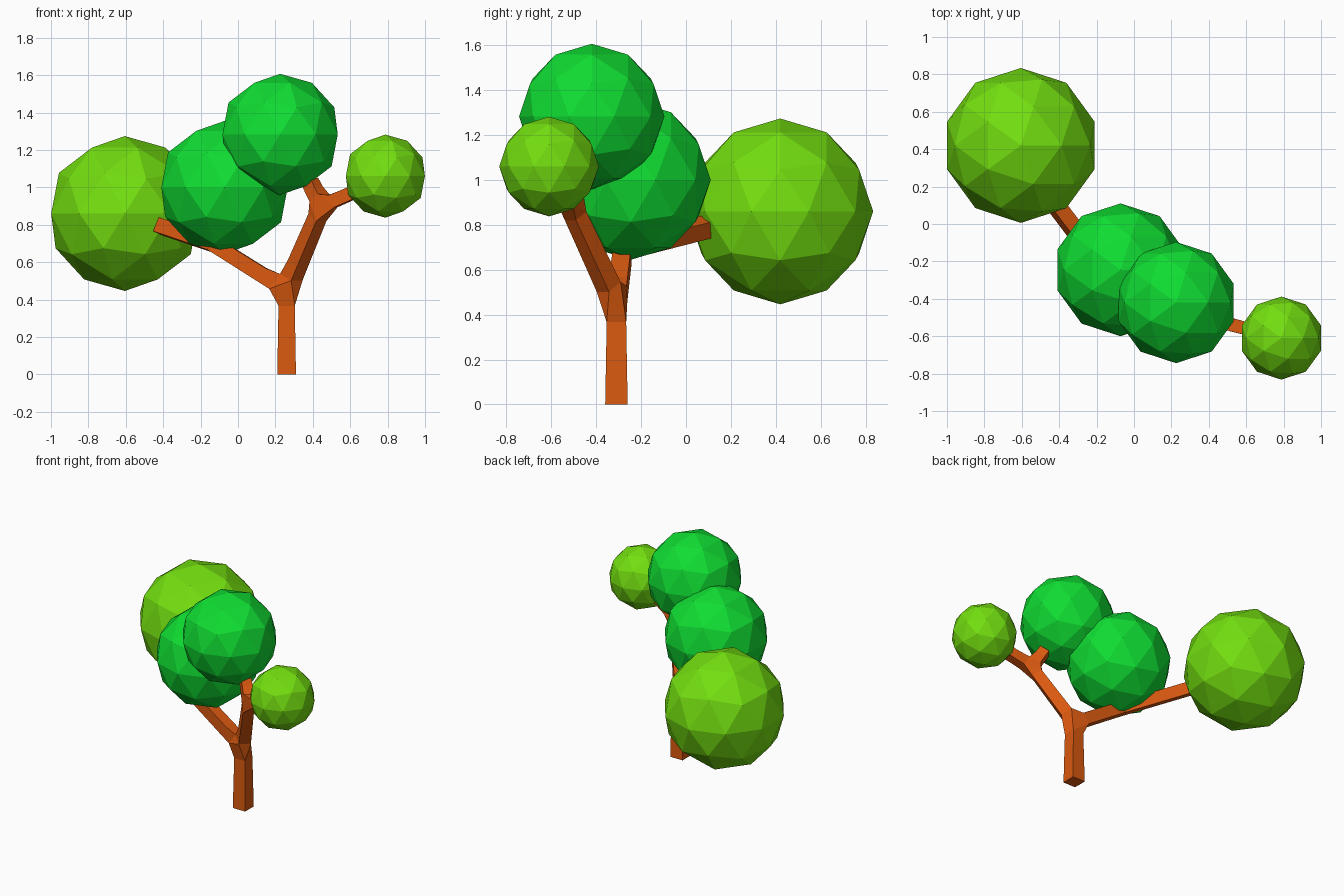
import bpy
import bmesh

default_cube = bpy.data.objects.get("Cube")
if default_cube:
    bpy.data.objects.remove(default_cube, do_unlink=True)


def make_material(name, rgb):
    mat = bpy.data.materials.new(name)
    mat.use_nodes = True
    color = (*rgb, 1.0)
    mat.diffuse_color = color
    mat.node_tree.nodes["Principled BSDF"].inputs["Base Color"].default_value = color
    return mat


def add_object(name, bm, mat):
    mesh = bpy.data.meshes.new(name)
    bm.to_mesh(mesh)
    bm.free()
    mesh.materials.append(mat)
    obj = bpy.data.objects.new(name, mesh)
    bpy.context.scene.collection.objects.link(obj)
    return obj


bark = make_material("orange_bark", (0.70, 0.10, 0.005))
lime = make_material("lime_leaves", (0.17, 0.73, 0.005))
green = make_material("green_leaves", (0.005, 0.72, 0.032))

# Trunk and branches: a skeleton of joints (position, radius) given a square skin
joints = {
    "base": ((0.26, -0.31, 0.0), 0.05),
    "fork": ((0.26, -0.31, 0.45), 0.042),
    "right_bend": ((-0.13, -0.28, 0.695), 0.04),
    "right_tip": ((-0.41, 0.09, 0.79), 0.04),
    "upper_fork": ((0.45, -0.52, 0.90), 0.036),
    "upper_tip": ((0.385, -0.465, 1.03), 0.035),
    "left_tip": ((0.68, -0.58, 1.0), 0.034),
}
links = [
    ("base", "fork"),
    ("fork", "right_bend"),
    ("right_bend", "right_tip"),
    ("fork", "upper_fork"),
    ("upper_fork", "upper_tip"),
    ("upper_fork", "left_tip"),
]
bm = bmesh.new()
skin = bm.verts.layers.skin.verify()
verts = {}
for joint, (co, radius) in joints.items():
    vert = bm.verts.new(co)
    vert[skin].radius = (radius, radius)
    vert[skin].use_root = joint == "base"
    verts[joint] = vert
for a, b in links:
    bm.edges.new((verts[a], verts[b]))
tree = add_object("trunk_and_branches", bm, bark)
tree.modifiers.new("Skin", "SKIN").use_smooth_shade = False

# Foliage: faceted balls
foliage = [
    ("large_right_foliage", (-0.605, 0.42, 0.86), 0.414, lime),
    ("middle_foliage", (-0.072, -0.245, 1.0), 0.355, green),
    ("top_foliage", (0.225, -0.42, 1.283), 0.324, green),
    ("small_left_foliage", (0.788, -0.61, 1.06), 0.222, lime),
]
for name, center, radius, mat in foliage:
    bm = bmesh.new()
    bmesh.ops.create_icosphere(bm, subdivisions=2, radius=radius)
    add_object(name, bm, mat).location = center
